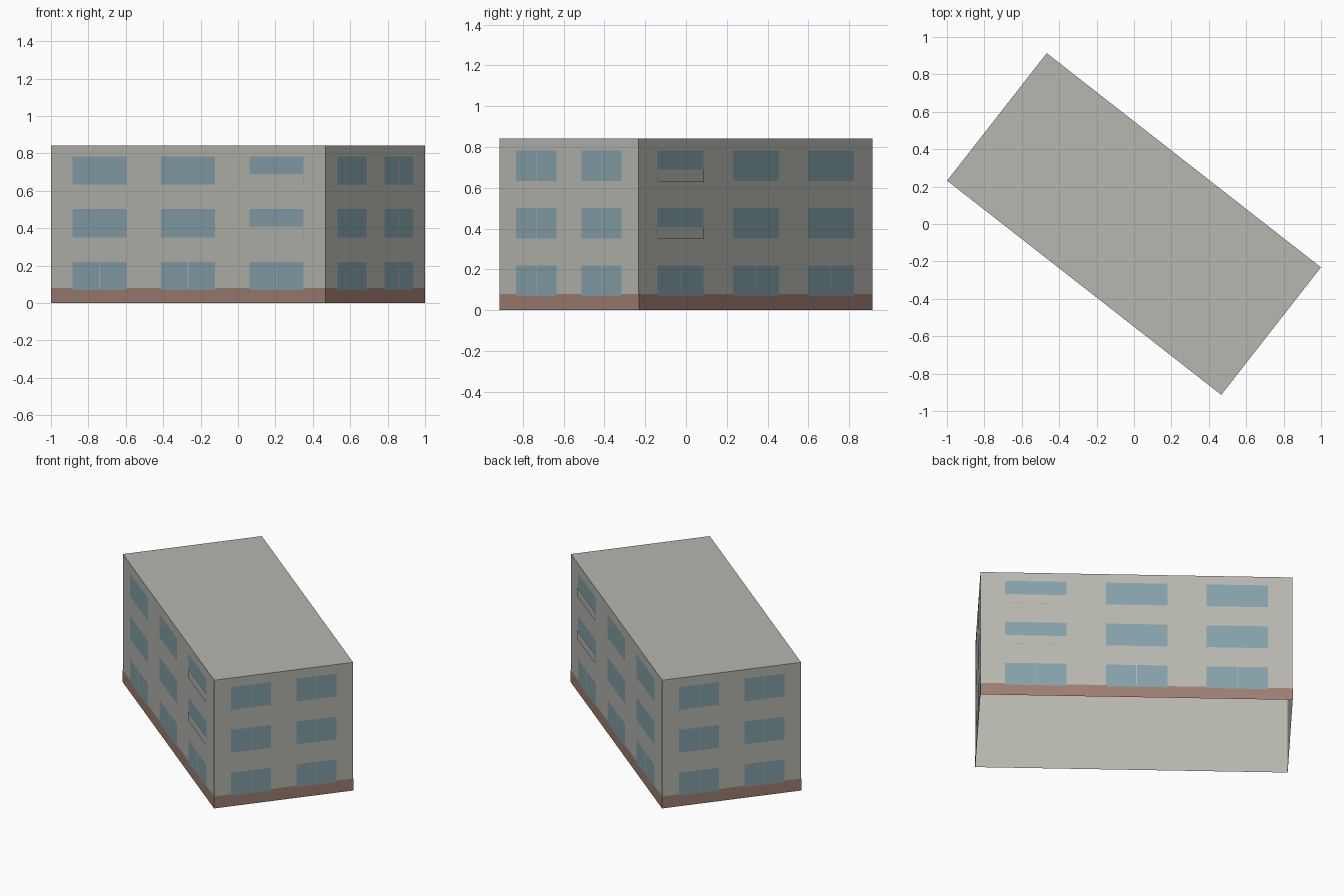
import bpy, bmesh, math
from mathutils import Matrix

cube = bpy.data.objects.get("Cube")
if cube:
    bpy.data.objects.remove(cube, do_unlink=True)

# Overall sizes: half length, half depth, height, and the turn of the block
HALF_L, HALF_D, HEIGHT = 0.93, 0.4325, 0.842
TURN = Matrix.Rotation(math.radians(-38), 4, 'Z')
PLINTH = 0.079
FLOORS = [0.07 + 0.2815 * i for i in range(3)]
WIN_H, GAP = 0.15, 0.002
LONG_COLS, LONG_HALF = (-0.6, 0, 0.6), 0.183
SHORT_COLS, SHORT_HALF = (-0.203, 0.203), 0.125
SKIN = 0.001        # how far plinth and glass sit off the wall
BALCONY_OUT, BALCONY_H = 0.006, 0.057


def material(name, rgb):
    mat = bpy.data.materials.new(name)
    mat.use_nodes = True
    mat.diffuse_color = (*rgb, 1)
    mat.node_tree.nodes["Principled BSDF"].inputs["Base Color"].default_value = (*rgb, 1)
    return mat


plaster = material("grey plaster", (0.47, 0.475, 0.43))
glass = material("blue glass", (0.235, 0.36, 0.4))
brick = material("brown plinth", (0.34, 0.21, 0.167))


def finish(bm, name, mat):
    bm.transform(TURN)
    mesh = bpy.data.meshes.new(name)
    bm.to_mesh(mesh)
    bm.free()
    mesh.materials.append(mat)
    bpy.context.collection.objects.link(bpy.data.objects.new(name, mesh))


def panel(bm, angle, out, left, right, low, high):
    """Upright sheet facing outwards on the wall turned by the angle."""
    turn = Matrix.Rotation(math.radians(angle), 4, 'Z')
    corners = ((left, low), (right, low), (right, high), (left, high))
    bm.faces.new([bm.verts.new(turn @ Matrix.Translation((x, -out, z)).translation)
                  for x, z in corners])


# Building shell: walls and flat roof, open underneath
bm = bmesh.new()
place = Matrix.Translation((0, 0, HEIGHT / 2)) @ Matrix.Diagonal((2 * HALF_L, 2 * HALF_D, HEIGHT, 1))
bmesh.ops.create_cube(bm, size=1, matrix=place)
bm.normal_update()
bmesh.ops.delete(bm, geom=[f for f in bm.faces if f.normal.z < -0.5], context='FACES')
finish(bm, "building_shell", plaster)

# Each wall: name, angle, distance out, half width, window columns, window half width
WALLS = (
    ("front", 0, HALF_D, HALF_L, LONG_COLS, LONG_HALF),
    ("left", 90, HALF_L, HALF_D, SHORT_COLS, SHORT_HALF),
    ("back", 180, HALF_D, HALF_L, LONG_COLS, LONG_HALF),
    ("right", 270, HALF_L, HALF_D, SHORT_COLS, SHORT_HALF),
)

for name, angle, out, half_wall, cols, half in WALLS:
    # Plinth strip
    bm = bmesh.new()
    panel(bm, angle, out + SKIN, -half_wall - SKIN, half_wall + SKIN, 0, PLINTH)
    finish(bm, f"{name}_plinth", brick)

    # Windows; the end walls and the ground floor have a split pane
    bm = bmesh.new()
    for z in FLOORS:
        split = z == FLOORS[0] or cols is SHORT_COLS
        for c in cols:
            spans = ((-half, -GAP), (GAP, half)) if split else ((-half, half),)
            for a, b in spans:
                panel(bm, angle, out + 2 * SKIN, c + a, c + b, z, z + WIN_H)
    finish(bm, f"{name}_windows", glass)

# Balcony fronts over the lower part of the upper end windows
for name, angle, c in (("front", 0, LONG_COLS[2]), ("back", 180, LONG_COLS[0])):
    bm = bmesh.new()
    for z in FLOORS[1:]:
        panel(bm, angle, HALF_D + BALCONY_OUT, c - LONG_HALF, c + LONG_HALF,
              z - SKIN, z + BALCONY_H)
    finish(bm, f"{name}_balconies", plaster)
